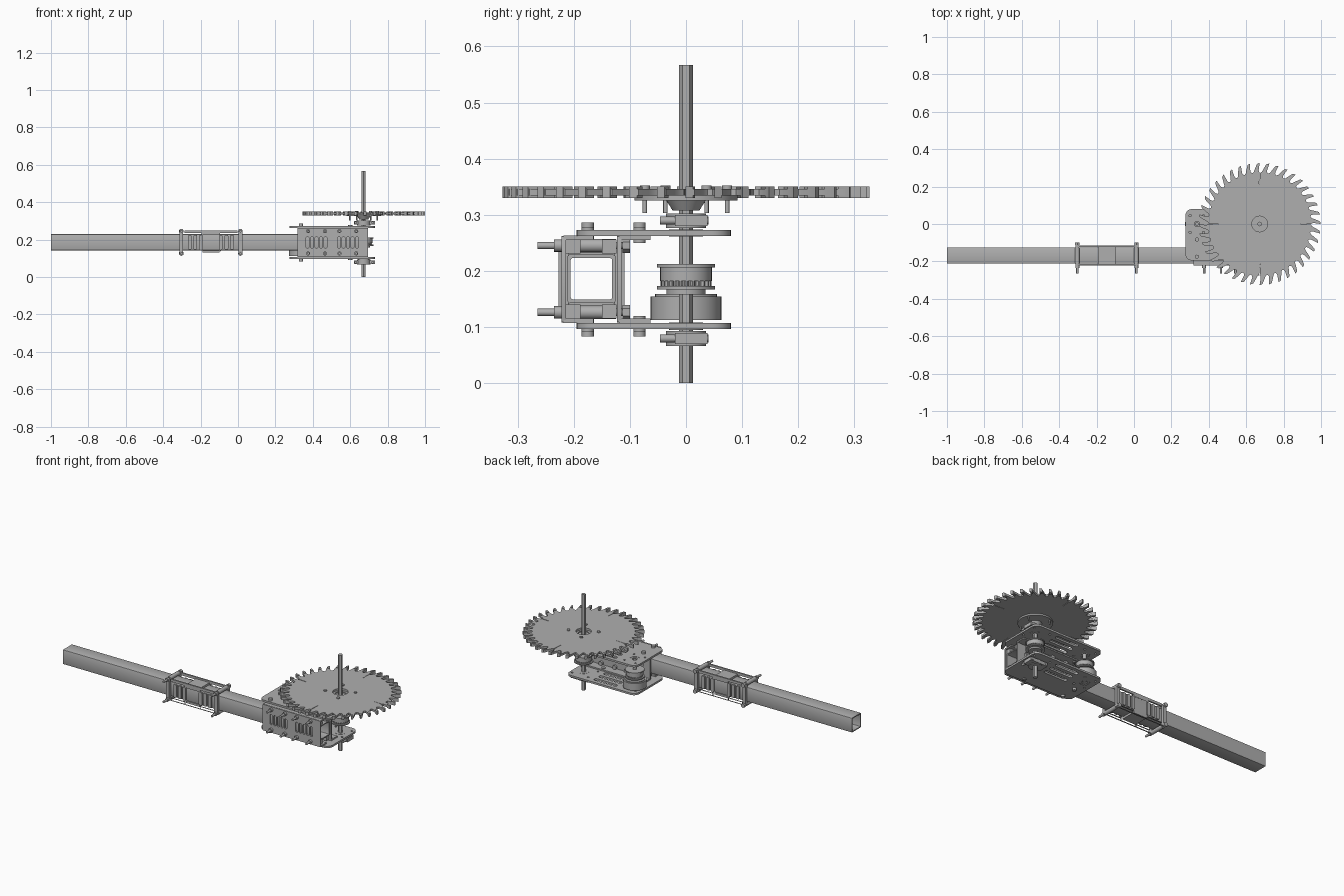
import bpy, bmesh
from math import cos, sin, pi, radians
from mathutils import Matrix, Vector

old = bpy.data.objects.get("Cube")
if old:
    bpy.data.objects.remove(old, do_unlink=True)

COLOUR = (0.43, 0.43, 0.43, 1)
steel = bpy.data.materials.new("plain_grey_metal")
steel.use_nodes = True
steel.diffuse_color = COLOUR
steel.node_tree.nodes["Principled BSDF"].inputs["Base Color"].default_value = COLOUR

FLAT, FACE_Y, FACE_X = (0, 0, 0), (pi / 2, 0, 0), (pi / 2, 0, pi / 2)


def finish(name, mesh, smooth=True):
    mesh.materials.clear()
    mesh.materials.append(steel)
    if smooth:
        mesh.polygons.foreach_set("use_smooth", [True] * len(mesh.polygons))
        mesh.set_sharp_from_angle(angle=radians(32))
    obj = bpy.data.objects.new(name, mesh)
    bpy.context.collection.objects.link(obj)
    return obj


def cut_plate(name, loops, thick, pos=(0, 0, 0), rot=FLAT):
    """Extrude a filled outline; loops inside it become holes."""
    curve = bpy.data.curves.new(name, 'CURVE')
    curve.dimensions, curve.fill_mode, curve.extrude = '2D', 'BOTH', thick / 2
    for loop in loops:
        s = curve.splines.new('POLY')
        s.points.add(len(loop) - 1)
        for p, (x, y) in zip(s.points, loop):
            p.co = (x, y, 0, 1)
        s.use_cyclic_u = True
    tmp = bpy.data.objects.new("tmp", curve)
    bpy.context.collection.objects.link(tmp)
    deps = bpy.context.evaluated_depsgraph_get()
    mesh = bpy.data.meshes.new_from_object(tmp.evaluated_get(deps))
    bpy.data.objects.remove(tmp, do_unlink=True)
    obj = finish(name, mesh)
    obj.location, obj.rotation_euler = pos, rot
    return obj


def rounded(x0, x1, y0, y1, r, n=5):
    pts = []
    for i, (cx, cy) in enumerate([(x1 - r, y1 - r), (x0 + r, y1 - r),
                                  (x0 + r, y0 + r), (x1 - r, y0 + r)]):
        for k in range(n):
            a = pi / 2 * (i + k / (n - 1))
            pts.append((cx + r * cos(a), cy + r * sin(a)))
    return pts


def circle(x, y, r, n=24):
    return [(x + r * cos(2 * pi * i / n), y + r * sin(2 * pi * i / n)) for i in range(n)]


def rod(name, start, end, r, r2=None, sides=24):
    a, b = Vector(start), Vector(end)
    bm = bmesh.new()
    turn = (b - a).to_track_quat('Z', 'Y').to_matrix().to_4x4()
    bmesh.ops.create_cone(bm, cap_ends=True, segments=sides, radius1=r,
                          radius2=r if r2 is None else r2, depth=(b - a).length,
                          matrix=Matrix.Translation((a + b) / 2) @ turn)
    mesh = bpy.data.meshes.new(name)
    bm.to_mesh(mesh)
    bm.free()
    return finish(name, mesh)


def disc(name, x, y, z0, z1, r, r2=None, sides=32):
    return rod(name, (x, y, z0), (x, y, z1), r, r2, sides)


def box(name, x0, x1, y0, y1, z0, z1):
    bm = bmesh.new()
    size = Matrix.Diagonal((x1 - x0, y1 - y0, z1 - z0, 1))
    mid = Matrix.Translation(((x0 + x1) / 2, (y0 + y1) / 2, (z0 + z1) / 2))
    bmesh.ops.create_cube(bm, size=1, matrix=mid @ size)
    mesh = bpy.data.meshes.new(name)
    bm.to_mesh(mesh)
    bm.free()
    return finish(name, mesh, False)


def cross_bolt(name, x, z):
    rod(name, (x, -0.265, z), (x, -0.10, z), 0.0065, sides=12)
    rod(name + "_nut", (x, -0.113, z), (x, -0.10, z), 0.013, sides=6)
    rod(name + "_spacer", (x, -0.214, z), (x, -0.125, z), 0.012, sides=16)
    rod(name + "_washer", (x, -0.235, z), (x, -0.222, z), 0.011, sides=16)


BOLT_Z = (0.126, 0.245)
SX, R = 0.672, 0.325        # shaft position and blade radius
MX = 0.336                  # motor position
MID_Y, MID_Z = -0.1685, 0.186

# Square tube arm
ring = [rounded(-h, h, -h, h, 0.004, 3) for h in (0.043, 0.037)]
cut_plate("arm_tube", ring, 1.69, (-0.155, MID_Y, MID_Z), FACE_X)

# Gearbox channels: slotted web with flanges, front and back
slots = [rounded(c + i * 0.024 - 0.008, c + i * 0.024 + 0.008, 0.155, 0.215, 0.0075)
         for c in (0.42, 0.588) for i in (-2, -1, 0, 1, 2)]
bolt_xs = (0.375, 0.465, 0.542, 0.632)
for label, y, flange_end in (("front", -0.218, -0.165), ("back", -0.119, -0.063)):
    cut_plate(label + "_channel_web", [rounded(0.317, 0.696, 0.108, 0.262, 0.004, 3)] + slots,
              0.008, (0, y, 0), FACE_Y)
    for side, z in (("lower", 0.107), ("upper", 0.255)):
        box(f"{label}_channel_{side}_flange", 0.317, 0.696, y, flange_end, z, z + 0.008)
for x in bolt_xs:
    for z in BOLT_Z:
        cross_bolt("channel_bolt", x, z)
# Strips that pinch the tube inside the channels
for y0 in (-0.214, -0.15):
    for z in (0.115, 0.231):
        box("tube_pad", 0.33, 0.685, y0, y0 + 0.026, z, z + 0.025)

# Top and bottom gearbox plates
holes = [circle(MX, 0, 0.027), circle(SX, 0, 0.03)]
holes += [rounded(0.42, 0.57, y - 0.011, y + 0.011, 0.0105) for y in (0.045, 0, -0.045)]
holes += [circle(x, y, 0.006, 10) for x in (0.30, 0.372, 0.61, 0.715) for y in (0.045, -0.045)]
outline = rounded(0.275, 0.733, -0.195, 0.08, 0.035, 8)
for label, z, out in (("bottom", 0.1015, -1), ("top", 0.2675, 1)):
    cut_plate(label + "_plate", [outline] + holes, 0.011, (0, 0, z))
    cut_plate(label + "_bearing", [circle(SX, 0, 0.03), circle(SX, 0, 0.011)], 0.013, (0, 0, z))
    cut_plate(label + "_motor_ring", [circle(MX, 0, 0.027), circle(MX, 0, 0.014)], 0.008, (0, 0, z))
    for x in (MX, 0.60):
        for y in (-0.083, -0.175):
            head = 0.0185 if x == MX else 0.010
            rod(label + "_plate_screw", (x, y, z - out * 0.018), (x, y, z + out * head), 0.011, sides=16)
    # Clamping collar with pinch screw
    c = z + out * 0.022
    disc(label + "_shaft_collar", SX, 0, c - 0.013, c + 0.013, 0.036)
    box(label + "_collar_ear", SX - 0.052, SX + 0.06, -0.02, 0.038, c - 0.01, c + 0.01)
    for x in (SX - 0.043, SX + 0.048):
        rod(label + "_collar_screw", (x, -0.046, c), (x, 0.04, c), 0.007, sides=12)

# Hex shaft
disc("drive_shaft", SX, 0, 0, 0.567, 0.0125, sides=6)

# Pulleys on shaft and motor
for label, x in (("shaft", SX), ("motor", MX)):
    disc(label + "_pulley_top_flange", x, 0, 0.206, 0.212, 0.052)
    disc(label + "_pulley_sleeve", x, 0, 0.182, 0.207, 0.046)
    teeth = [((0.045 if i % 4 < 2 else 0.041) * cos(i * pi / 48),
              (0.045 if i % 4 < 2 else 0.041) * sin(i * pi / 48)) for i in range(96)]
    cut_plate(label + "_pulley_teeth", [teeth], 0.012, (x, 0, 0.177))
    disc(label + "_pulley_lower_flange", x, 0, 0.167, 0.173, 0.052)
    disc(label + "_pulley_hub", x, 0, 0.158, 0.168, 0.035)
disc("motor_body", MX, 0, 0.112, 0.154, 0.063, sides=48)
disc("motor_cap", MX, 0, 0.153, 0.159, 0.055, sides=48)
disc("motor_shaft", MX, 0, 0.10, 0.265, 0.010)

# Saw blade body, gullets and wider cutting tips
TEETH = 40


def polar(i, frac, r):
    a = 2 * pi * (i + frac) / TEETH
    return (r * cos(a), r * sin(a))


tooth = ((0, R), (0.3, 0.321), (0.55, 0.296), (0.72, 0.28), (0.9, 0.274), (1.08, 0.279), (1.12, 0.288))
edge = []
for i in range(TEETH):
    edge += [polar(i, f, r) for f, r in tooth[:5]]
    if i % 10 == 9:         # expansion slots
        edge += [polar(i, f, r) for f, r in ((0.93, 0.274), (1.05, 0.215), (1.09, 0.215), (1.0, 0.276))]
    edge += [polar(i, f, r) for f, r in tooth[5:]]
cut_plate("saw_blade", [edge, circle(0, 0, 0.042)], 0.012, (SX, 0, 0.34))
tips = [[polar(i, f, r) for f, r in ((-0.01, R + 0.002), (0.25, 0.323), (0.34, 0.302), (0.08, 0.302))]
        for i in range(TEETH)]
cut_plate("cutting_tips", tips, 0.02, (SX, 0, 0.34))

# Blade hub and its four bolts
cut_plate("blade_flange", [circle(0, 0, 0.092, 48), circle(0, 0, 0.03)], 0.009, (SX, 0, 0.3295))
disc("hub_cone", SX, 0, 0.308, 0.328, 0.024, 0.037)
for k in range(4):
    a = radians(26.5 + 90 * k)
    bx, by = SX + 0.082 * cos(a), 0.082 * sin(a)
    disc("blade_bolt", bx, by, 0.303, 0.345, 0.004, sides=12)
    disc("blade_bolt_head", bx, by, 0.345, 0.352, 0.009, sides=16)

# Tube clamp: stepped, slotted plates on both faces
half = [(0.165, 0.064), (0.142, 0.064), (0.142, 0.049), (0.05, 0.049), (0.05, 0.064)]
right = half + [(x, -z) for x, z in reversed(half)]
stepped = [(x - 0.145, z + MID_Z) for x, z in
           right[5:] + [(-x, z) for x, z in reversed(right)] + right[:5]]
windows = [rounded(c + i * 0.03 - 0.010, c + i * 0.03 + 0.010, 0.148, 0.224, 0.004, 3)
           for c in (-0.228, -0.062) for i in (-1, 0, 1)]
for label, y in (("front", -0.218), ("back", -0.119)):
    cut_plate(label + "_clamp_plate", [stepped] + windows, 0.009, (0, y, 0), FACE_Y)
    for x in (-0.303, 0.013):
        box(label + "_clamp_end_bar", x - 0.01, x + 0.01, y - 0.009, y + 0.009, 0.122, 0.25)
for x in (-0.303, 0.013):
    for z in BOLT_Z:
        cross_bolt("clamp_bolt", x, z)
for z in (0.131, 0.229):
    box("clamp_middle_block", -0.19, -0.1, -0.214, -0.123, z, z + 0.012)
